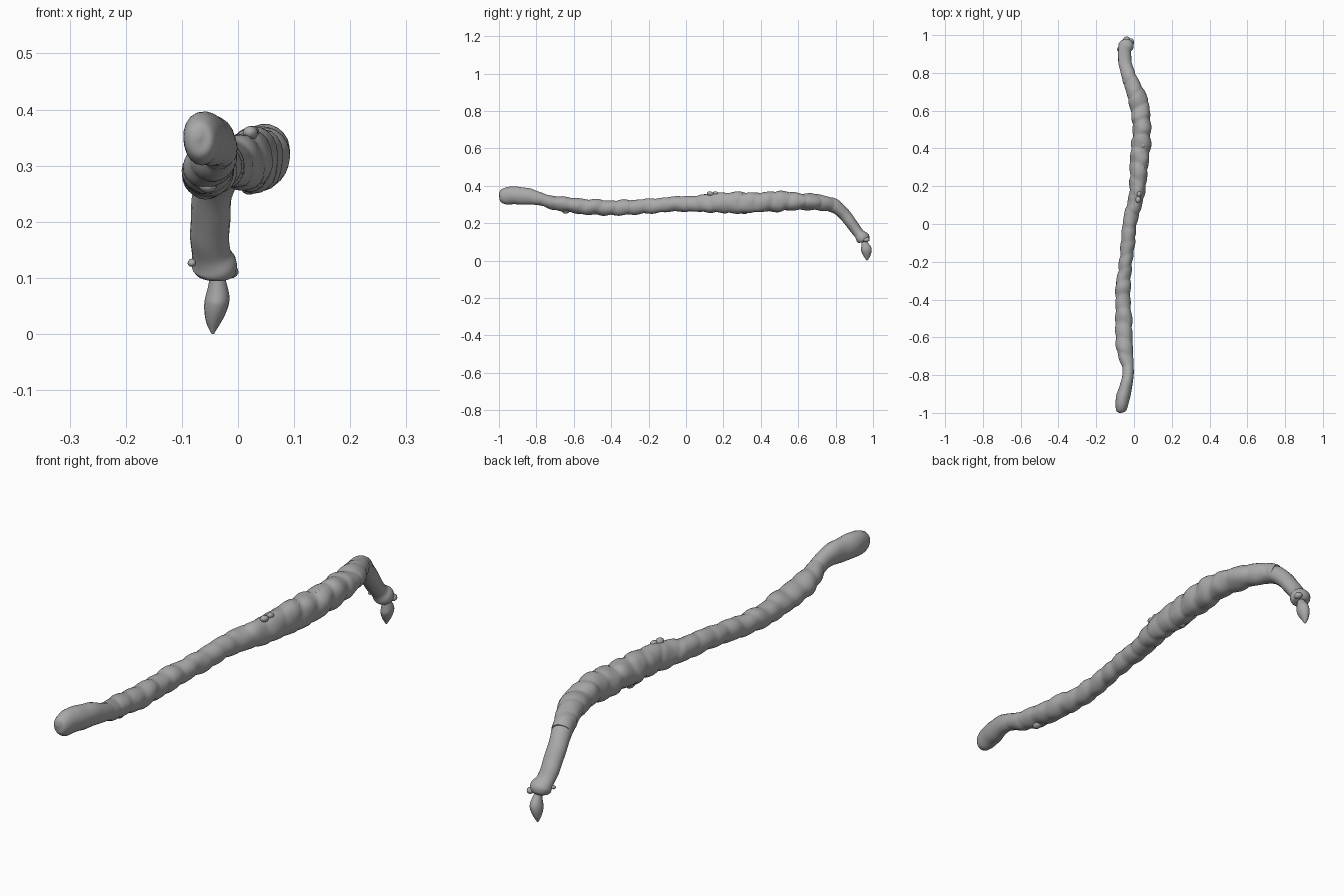
import bpy, bmesh, math, random
from mathutils import Vector, noise

cube = bpy.data.objects.get("Cube")
if cube:
    bpy.data.objects.remove(cube)
random.seed(4)

grey = bpy.data.materials.new("matte grey")
grey.use_nodes = True
colour = (0.4, 0.4, 0.4, 1)
grey.diffuse_color = colour
grey.node_tree.nodes["Principled BSDF"].inputs["Base Color"].default_value = colour


def spline(a, b, c, d, t):
    return 0.5 * (2 * b + (c - a) * t + (2 * a - 5 * b + 4 * c - d) * t * t
                  + (3 * b - a - 3 * c + d) * t ** 3)


def tube(name, stations, steps, sides, ripple, rough):
    """Closed tube through stations of (x, y, z, half width, half height)."""
    pts = [Vector(s) for s in stations]
    rows = []
    for i in range(len(pts) - 1):
        a, d = pts[max(i - 1, 0)], pts[min(i + 2, len(pts) - 1)]
        rows += [spline(a, pts[i], pts[i + 1], d, k / steps) for k in range(steps)]
    rows.append(pts[-1])
    bm = bmesh.new()
    rings = []
    for i, row in enumerate(rows):
        centre = Vector(row[:3])
        tangent = (Vector(rows[min(i + 1, len(rows) - 1)][:3])
                   - Vector(rows[max(i - 1, 0)][:3])).normalized()
        side = (Vector((1, 0, 0)) - tangent * tangent.x).normalized()
        up = side.cross(tangent)
        ring = []
        for k in range(sides):
            ang = math.tau * k / sides
            # Segment folds wander around the body
            phase = centre.y * 13 + 0.25 * math.sin(ang + centre.y * 7)
            fold = abs(math.sin(math.pi * phase)) ** 0.6 - 0.7
            way = side * math.cos(ang) * max(row[3], .002) + up * math.sin(ang) * max(row[4], .002)
            bump = noise.noise((centre + way) * 17)
            ring.append(bm.verts.new(centre + way * (1 + ripple * fold + rough * bump)))
        rings.append(ring)
    for r, s in zip(rings, rings[1:]):
        for k in range(sides):
            n = (k + 1) % sides
            bm.faces.new((r[k], r[n], s[n], s[k]))
    bm.faces.new(rings[0])
    bm.faces.new(rings[-1])
    bmesh.ops.recalc_face_normals(bm, faces=bm.faces)
    mesh = bpy.data.meshes.new(name)
    bm.to_mesh(mesh)
    bm.free()
    finish(bpy.data.objects.new(name, mesh), True)


def finish(obj, link=False):
    if link:
        bpy.context.collection.objects.link(obj)
    obj.data.materials.append(grey)
    bpy.ops.object.select_all(action="DESELECT")
    obj.select_set(True)
    bpy.context.view_layer.objects.active = obj
    bpy.ops.object.shade_smooth_by_angle(angle=math.radians(40))


# Rounded smooth head
tube("head", [
    (-.07, -1, .35, .003, .003), (-.07, -.992, .35, .023, .03),
    (-.066, -.965, .348, .033, .044), (-.058, -.92, .347, .036, .047),
    (-.043, -.86, .345, .034, .045), (-.032, -.8, .335, .03, .036),
    (-.032, -.75, .324, .03, .03)], 5, 20, 0, .1)

# Long segmented body, bulging sideways behind the middle
tube("body", [
    (-.033, -.8, .332, .022, .024), (-.034, -.75, .32, .032, .034),
    (-.05, -.65, .3, .043, .04), (-.054, -.5, .287, .043, .041),
    (-.06, -.37, .283, .039, .041), (-.05, -.25, .288, .035, .039),
    (-.035, -.13, .296, .036, .039), (-.023, 0, .303, .037, .041),
    (.002, .1, .306, .039, .046), (.02, .2, .31, .044, .053),
    (.03, .32, .311, .05, .055), (.039, .43, .314, .051, .053),
    (.041, .53, .319, .05, .051), (.028, .62, .316, .049, .046),
    (.008, .7, .312, .045, .044), (-.018, .76, .303, .039, .038),
    (-.036, .81, .283, .036, .034)], 12, 24, .13, .16)

# Smooth tail bending down to a flared end
tube("tail", [
    (-.022, .755, .303, .036, .036), (-.036, .81, .28, .037, .034),
    (-.047, .855, .237, .035, .032), (-.05, .895, .185, .034, .03),
    (-.048, .925, .145, .034, .028), (-.043, .943, .122, .041, .036),
    (-.043, .952, .108, .034, .03), (-.043, .955, .1, .015, .014)],
    6, 20, 0, .1)

# Pointed drop hanging below the tail
tube("tail_tip", [
    (-.04, .95, .108, .012, .012), (-.037, .955, .09, .016, .018),
    (-.037, .963, .065, .022, .028), (-.04, .966, .045, .021, .026),
    (-.044, .968, .02, .013, .015), (-.045, .968, 0, .002, .002)],
    5, 16, 0, .08)

# Small knobs on the back, belly and tail flare
knobs = [(.022, .13, .358, .014), (.026, .16, .36, .012), (.045, .29, .35, .014),
         (.05, .42, .356, .013), (.02, .31, .262, .015), (-.055, -.64, .268, .018),
         (-.082, .925, .127, .008), (-.013, .965, .112, .014)]
for x, y, z, r in knobs:
    bpy.ops.mesh.primitive_ico_sphere_add(subdivisions=2, radius=r, location=(x, y, z))
    knob = bpy.context.object
    knob.name = "knob"
    knob.rotation_euler = [random.uniform(-.4, .4) for _ in range(3)]
    knob.scale = (1, 1.3, .9)
    finish(knob)
